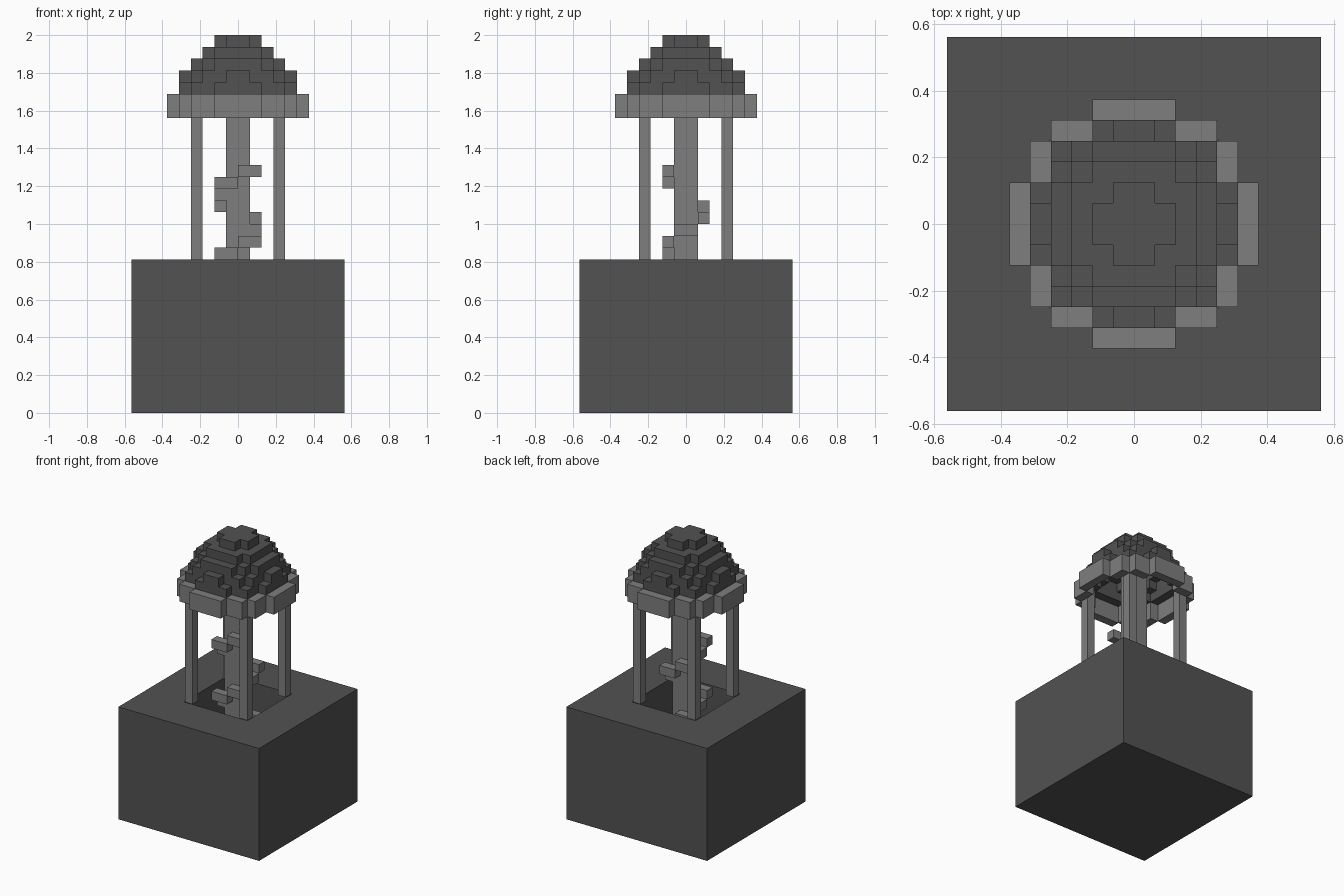
import bpy, bmesh
from mathutils import Vector

U = 1 / 16  # block size

old = bpy.data.objects.get("Cube")
if old:
    bpy.data.objects.remove(old, do_unlink=True)


def material(name, value):
    mat = bpy.data.materials.new(name)
    mat.use_nodes = True
    color = (value, value, value, 1)
    mat.diffuse_color = color
    mat.node_tree.nodes["Principled BSDF"].inputs["Base Color"].default_value = color
    return mat


dark = material("dark_stone", 0.084)
light = material("light_stone", 0.209)


def finish(name, bm, mat):
    bmesh.ops.recalc_face_normals(bm, faces=bm.faces)
    bmesh.ops.scale(bm, vec=(U, U, U), verts=bm.verts)
    mesh = bpy.data.meshes.new(name)
    bm.to_mesh(mesh)
    bm.free()
    mesh.materials.append(mat)
    obj = bpy.data.objects.new(name, mesh)
    bpy.context.collection.objects.link(obj)
    return obj


def box(name, low, high, mat):
    bm = bmesh.new()
    bmesh.ops.create_cube(bm, size=1)
    low, high = Vector(low), Vector(high)
    bmesh.ops.scale(bm, vec=high - low, verts=bm.verts)
    bmesh.ops.translate(bm, vec=(low + high) / 2, verts=bm.verts)
    return finish(name, bm, mat)


# Base block with a square stair shaft sunk into its top
bm = bmesh.new()
bmesh.ops.create_cube(bm, size=1)
bmesh.ops.scale(bm, vec=(18, 18, 13), verts=bm.verts)
bmesh.ops.translate(bm, vec=(0, 0, 6.5), verts=bm.verts)
top = max(bm.faces, key=lambda f: f.calc_center_median().z)
bmesh.ops.inset_individual(bm, faces=[top], thickness=7)
shaft = bmesh.ops.extrude_face_region(bm, geom=[top])
floor = [v for v in shaft["geom"] if isinstance(v, bmesh.types.BMVert)]
bmesh.ops.translate(bm, vec=(0, 0, -12), verts=floor)
if top.is_valid:
    bmesh.ops.delete(bm, geom=[top], context="FACES_ONLY")
finish("base", bm, dark)

# Central pole and four corner columns
box("pole", (-1, -1, 1), (1, 1, 31), light)
for sx, side in ((1, "left"), (-1, "right")):
    for sy, end in ((1, "back"), (-1, "front")):
        cx, cy = 3.5 * sx, 3.5 * sy
        box(f"{end}_{side}_column", (cx - 0.5, cy - 0.5, 13),
            (cx + 0.5, cy + 0.5, 27), light)

# Spiral steps: six per turn, from the shaft floor upward
turn = [(-2, -2, 0, -1), (0, -2, 2, -1), (1, -1, 2, 1),
        (0, 1, 2, 2), (-2, 1, 0, 2), (-2, -1, -1, 1)]
for i in range(20):
    x0, y0, x1, y1 = turn[i % 6]
    box(f"step_{i + 1}", (x0, y0, i + 1), (x1, y1, i + 2), light)

# Cornice ring: twelve-sided outline of square blocks
for s, side in ((1, "a"), (-1, "b")):
    y0, y1 = sorted((5 * s, 6 * s))
    box(f"ring_y_{side}", (-2, y0, 25), (2, y1, 27), light)
    box(f"ring_x_{side}", (y0, -2, 25), (y1, 2, 27), light)
    for t in (1, -1):
        a0, a1 = sorted((4 * s, 5 * s))
        b0, b1 = sorted((2 * t, 4 * t))
        box(f"ring_corner_y_{side}{t}", (b0, a0, 25), (b1, a1, 27), light)
        box(f"ring_corner_x_{side}{t}", (a0, b0, 25), (a1, b1, 27), light)


# Hollow stepped dome made of one-block-thick blocks
def in_dome(x, y, z):
    r2 = (x + 0.5) ** 2 + (y + 0.5) ** 2 + (z + 0.5) ** 2
    return z >= 0 and r2 < (24.8 if z == 0 else 24.7)


around = [(1, 0, 0), (-1, 0, 0), (0, 1, 0), (0, -1, 0), (0, 0, 1)]
span = range(-6, 6)
cells = {(x, y, z) for x in span for y in span for z in range(5)
         if in_dome(x, y, z)
         and not all(in_dome(x + a, y + b, z + c) for a, b, c in around)}

bm = bmesh.new()
for cell in cells:
    for d in around + [(0, 0, -1)]:
        if tuple(p + q for p, q in zip(cell, d)) in cells:
            continue
        n = Vector(d)
        u = Vector((d[1], d[2], d[0]))
        v = n.cross(u)
        mid = Vector(cell) + Vector((0.5, 0.5, 27.5)) + n / 2
        corners = [(-u - v), (u - v), (u + v), (v - u)]
        bm.faces.new([bm.verts.new(mid + c / 2) for c in corners])
bmesh.ops.scale(bm, vec=(U, U, U), verts=bm.verts)
mesh = bpy.data.meshes.new("dome")
bm.to_mesh(mesh)
bm.free()
mesh.materials.append(dark)
bpy.context.collection.objects.link(bpy.data.objects.new("dome", mesh))
